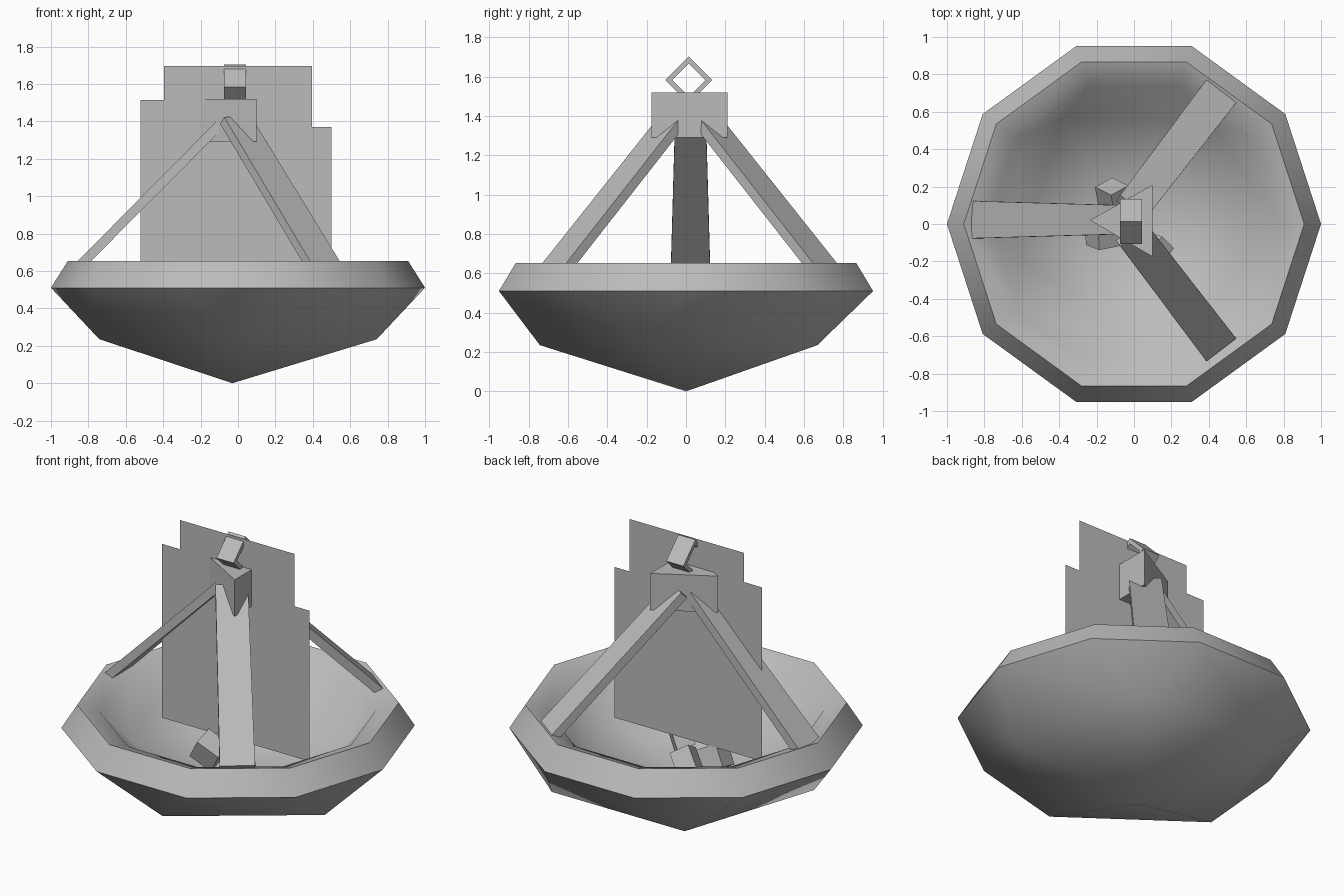
import bpy, bmesh, math
from mathutils import Vector, Matrix, Euler

if "Cube" in bpy.data.objects:
    bpy.data.objects.remove(bpy.data.objects["Cube"])

grey = bpy.data.materials.new("stone_grey")
grey.diffuse_color = (0.5, 0.5, 0.5, 1)
grey.use_nodes = True
grey.node_tree.nodes["Principled BSDF"].inputs["Base Color"].default_value = grey.diffuse_color


def finish(name, bm, closed=True):
    """Turn a bmesh into a named, coloured object."""
    if closed:
        bmesh.ops.recalc_face_normals(bm, faces=bm.faces[:])
    mesh = bpy.data.meshes.new(name)
    bm.to_mesh(mesh)
    bm.free()
    mesh.materials.append(grey)
    ob = bpy.data.objects.new(name, mesh)
    bpy.context.collection.objects.link(ob)
    return ob


def ring(bm, n, r, z, start=0.0, cy=0.0):
    return [bm.verts.new((r * math.cos(math.radians(start) + i * math.tau / n),
                          cy + r * math.sin(math.radians(start) + i * math.tau / n), z))
            for i in range(n)]


def bridge(bm, a, b):
    for i in range(len(a)):
        j = (i + 1) % len(a)
        bm.faces.new((a[i], a[j], b[j], b[i]))


def basin(bm, deca, penta, tip):
    """Ten-sided edge narrowing to five sides, then to a point."""
    for k in range(5):
        a, b, c = 2 * k + 1, (2 * k + 2) % 10, (2 * k + 3) % 10
        n = (k + 1) % 5
        bm.faces.new((deca[a], deca[b], penta[k]))
        bm.faces.new((deca[b], deca[c], penta[n], penta[k]))
        bm.faces.new((penta[k], penta[n], tip))


# bowl: outer shell, rim, inner lip and inner basin
bm = bmesh.new()
widest = ring(bm, 10, 1.0, 0.51)
rim = ring(bm, 10, 0.91, 0.653)
lip = ring(bm, 10, 0.78, 0.605)
bridge(bm, widest, rim)
bridge(bm, rim, lip)
basin(bm, widest, ring(bm, 5, 0.78, 0.235, 54, 0.037), bm.verts.new((-0.03, 0, 0)))
basin(bm, lip, ring(bm, 5, 0.65, 0.32, 54, 0.037), bm.verts.new((-0.03, 0, 0.19)))
# smooth everywhere except the two creases of the rim
for f in bm.faces:
    f.smooth = True
for loop in (widest, rim):
    for i in range(10):
        bm.edges.get((loop[i], loop[(i + 1) % 10])).smooth = False
finish("bowl", bm)


# three tapered struts from the inner lip up to the hub
def strut(name, foot, angle, head_half):
    d = Vector((math.cos(math.radians(angle)), math.sin(math.radians(angle)), 0))
    side = Vector((-d.y, d.x, 0))
    foot = Vector(foot)
    head = foot - d * 0.77 + Vector((0, 0, 0.775))
    under = -d * 0.036 - Vector((0, 0, 0.036))
    bm = bmesh.new()
    ends = []
    for p, w in ((foot, 0.1), (head, head_half)):
        ends.append([bm.verts.new(v) for v in (p + side * w, p - side * w,
                                               p - side * w + under, p + side * w + under)])
    bridge(bm, *ends)
    bm.faces.new(ends[0])
    bm.faces.new(ends[1])
    finish(name, bm)


strut("left_strut", (-0.87, 0.023, 0.64), 180, 0.078)
strut("back_strut", (0.467, 0.71, 0.648), 52.6, 0.092)
strut("front_strut", (0.467, -0.673, 0.648), -52.6, 0.092)

# triangular hub
bm = bmesh.new()
tri = [(-0.235, 0.02), (0.1, -0.175), (0.1, 0.21)]
low = [bm.verts.new((x, y, 1.292)) for x, y in tri]
high = [bm.verts.new((x, y, 1.52)) for x, y in tri]
bridge(bm, low, high)
bm.faces.new(low)
bm.faces.new(high)
finish("hub", bm)

# square hanging link standing on its corner
bm = bmesh.new()
loops = []
for x, r in ((-0.075, 0.12), (0.043, 0.12), (0.043, 0.085), (-0.075, 0.085)):
    loops.append([bm.verts.new((x, 0.014 + r * math.cos(i * math.pi / 2),
                                1.583 + r * math.sin(i * math.pi / 2))) for i in range(4)])
for i in range(4):
    bridge(bm, loops[i], loops[(i + 1) % 4])
finish("hanging_link", bm)

# flat stepped flame panel
bm = bmesh.new()
outline = [(-0.52, 0.43), (0.5, 0.43), (0.5, 1.37), (0.395, 1.37),
           (0.395, 1.697), (-0.395, 1.697), (-0.395, 1.515), (-0.52, 1.515)]
bm.faces.new([bm.verts.new((x, -0.008, z)) for x, z in outline])
finish("flame_panel", bm, closed=False)

# chunky coals in the basin
coals = [((-0.11, 0.15, 0.38), (0.12, 0.12, 0.14), (0.6, 0.5, 0.5)),
         ((-0.16, -0.05, 0.34), (0.15, 0.13, 0.14), (0.3, 0.5, 0.2)),
         ((0.12, -0.13, 0.36), (0.11, 0.1, 0.12), (0.5, 0.2, 0.9))]
for i, (pos, size, rot) in enumerate(coals):
    bm = bmesh.new()
    bmesh.ops.create_cube(bm, size=1, matrix=Matrix.LocRotScale(
        Vector(pos), Euler(rot), Vector(size)))
    finish(f"coal_{i + 1}", bm)
